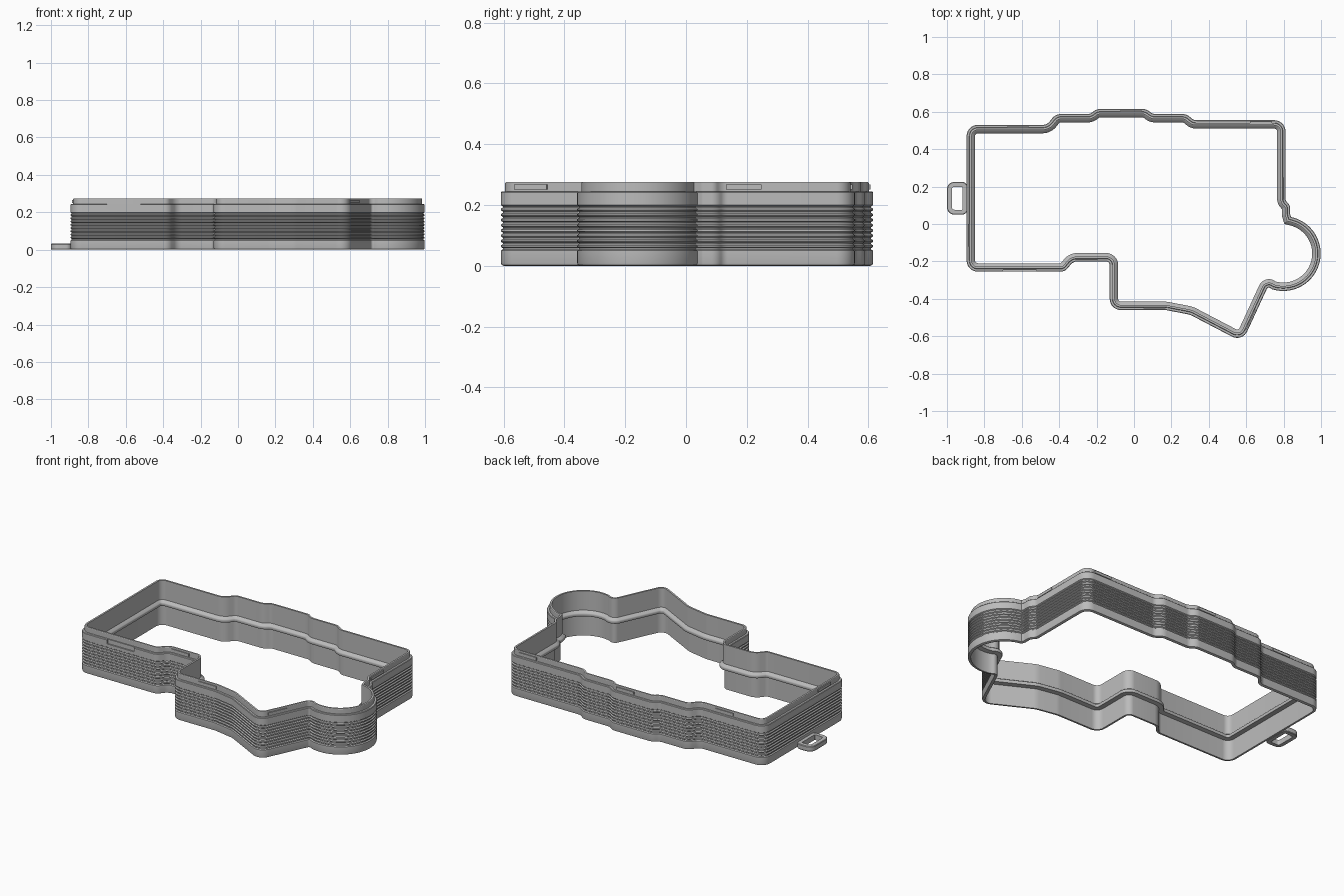
import bpy, bmesh, math
from mathutils import Vector, Matrix

cube = bpy.data.objects.get("Cube")
if cube:
    bpy.data.objects.remove(cube, do_unlink=True)

grey = bpy.data.materials.new("light grey plastic")
grey.use_nodes = True
COLOR = (0.5, 0.5, 0.5, 1)
grey.diffuse_color = COLOR
grey.node_tree.nodes["Principled BSDF"].inputs["Base Color"].default_value = COLOR


def make_object(name, bm):
    bmesh.ops.recalc_face_normals(bm, faces=bm.faces)
    mesh = bpy.data.meshes.new(name)
    bm.to_mesh(mesh)
    bm.free()
    mesh.materials.append(grey)
    obj = bpy.data.objects.new(name, mesh)
    bpy.context.collection.objects.link(obj)
    return obj


def select_only(obj):
    bpy.ops.object.select_all(action='DESELECT')
    obj.select_set(True)
    bpy.context.view_layer.objects.active = obj


def round_corners(corners, steps=8):
    """Replace every (x, y, radius) corner by an arc."""
    path = []
    for i, (x, y, r) in enumerate(corners):
        p = Vector((x, y))
        a = Vector(corners[i - 1][:2]) - p
        b = Vector(corners[(i + 1) % len(corners)][:2]) - p
        u, v = a.normalized(), b.normalized()
        turn = math.atan2(-u.x * v.y + u.y * v.x, -u.dot(v))
        if r == 0 or abs(turn) < 0.02:
            path.append(p)
            continue
        half = math.tan(abs(turn) / 2)
        t = min(r * half, 0.48 * a.length, 0.48 * b.length)
        center = p + (u + v).normalized() * (t / half / math.cos(turn / 2))
        start = p + u * t - center
        for k in range(steps + 1):
            path.append(center + Matrix.Rotation(turn * k / steps, 2) @ start)
    return path


def sweep(name, path, profile):
    """Sweep a closed profile of (inset, height) around a counter-clockwise path."""
    bm = bmesh.new()
    rings = []
    for i, p in enumerate(path):
        d1 = (p - path[i - 1]).normalized()
        d2 = (path[(i + 1) % len(path)] - p).normalized()
        n1, n2 = Vector((-d1.y, d1.x)), Vector((-d2.y, d2.x))
        miter = (n1 + n2) / (1 + n1.dot(n2))
        rings.append([bm.verts.new((*(p + miter * d), z)) for d, z in profile])
    for i, ring in enumerate(rings):
        prev = rings[i - 1]
        for j in range(len(profile)):
            bm.faces.new((prev[j - 1], ring[j - 1], ring[j], prev[j]))
    return make_object(name, bm)


def make_box(name, center, size, angle=0):
    bm = bmesh.new()
    bmesh.ops.create_cube(bm, size=1, matrix=Matrix.Translation(center)
                          @ Matrix.Rotation(angle, 4, 'Z') @ Matrix.Diagonal((*size, 1)))
    return make_object(name, bm)


# Outline of the frame, with the round bulge on the right side
bulge = []
for k in range(33):
    a = math.radians(-107 + 185 * k / 32)
    bulge.append((0.798 + 0.2 * math.cos(a), -0.158 + 0.2 * math.sin(a), 0))
corners = [
    (-0.895, -0.255, .06), (-0.37, -0.255, .05), (-0.325, -0.2, .05),
    (-0.13, -0.2, .02), (-0.13, -0.46, .06), (0.17, -0.46, .1),
    (0.3, -0.485, .1), (0.579, -0.631, .06), (0.716, -0.335, .02),
    *bulge,
    (0.835, 0.053, .02), (0.835, 0.1, .05), (0.81, 0.125, .03),
    (0.81, 0.555, .06), (0.32, 0.555, .04), (0.28, 0.588, .06),
    (0.1, 0.588, .04), (0.065, 0.615, .06), (-0.2, 0.615, .06),
    (-0.235, 0.588, .04), (-0.42, 0.588, .06), (-0.465, 0.53, .05),
    (-0.895, 0.53, .06)]
outline = round_corners(corners)

# Wall section: chamfered foot, grip grooves, shoulder, lip and inner ridge
profile = [(0.008, 0), (0.002, 0.003), (0, 0.01)]
pitch = 0.0172
for k in range(9):
    z = 0.05 + k * pitch
    profile += [(0, z), (0.006, z + 0.004), (0.006, z + 0.008), (0, z + 0.012)]
profile += [(0, 0.241), (0.003, 0.244), (0.014, 0.244), (0.014, 0.272),
            (0.016, 0.275), (0.027, 0.275), (0.027, 0.158), (0.043, 0.147),
            (0.045, 0.143), (0.045, 0.132), (0.043, 0.128), (0.017, 0.124),
            (0.017, 0)]
wall = sweep("frame_wall", outline, profile)

# Shallow finger notch at the top of the front wall
cutter = make_box("notch_cutter", (-0.61, -0.272, 0.24), (0.18, 0.05, 0.044))
cutter.hide_render = True
select_only(wall)
cut = wall.modifiers.new("notch", 'BOOLEAN')
cut.object = cutter
cut.solver = 'EXACT'
bpy.ops.object.modifier_apply(modifier=cut.name)
bpy.data.objects.remove(cutter, do_unlink=True)

# Hanging loop on the side
loop_path = round_corners([(-1, 0.05, .04), (-0.89, 0.05, .03),
                           (-0.89, 0.225, .03), (-1, 0.225, .04)])
loop = sweep("hanging_loop", loop_path,
             [(0.003, 0), (0, 0.004), (0, 0.028), (0.003, 0.032),
              (0.026, 0.032), (0.026, 0)])

for obj in (wall, loop):
    select_only(obj)
    bpy.ops.object.shade_smooth_by_angle(angle=math.radians(30))

# Snap bars along the lip: outline point and direction of the wall
bars = {
    "front_notch": (-0.255, -0.2, 0), "front": (0.11, -0.46, 0),
    "front_slant": (0.633, -0.515, 65.2), "right": (0.81, 0.19, 90),
    "back_right": (0.68, 0.555, 180), "back_middle": (-0.015, 0.615, 180),
    "back_left": (-0.62, 0.53, 180), "left": (-0.895, -0.06, 270)}
for name, (x, y, degrees) in bars.items():
    a = math.radians(degrees)
    center = (x - 0.014 * math.sin(a), y + 0.014 * math.cos(a), 0.259)
    make_box("snap_bar_" + name, center, (0.118, 0.012, 0.016), a)
